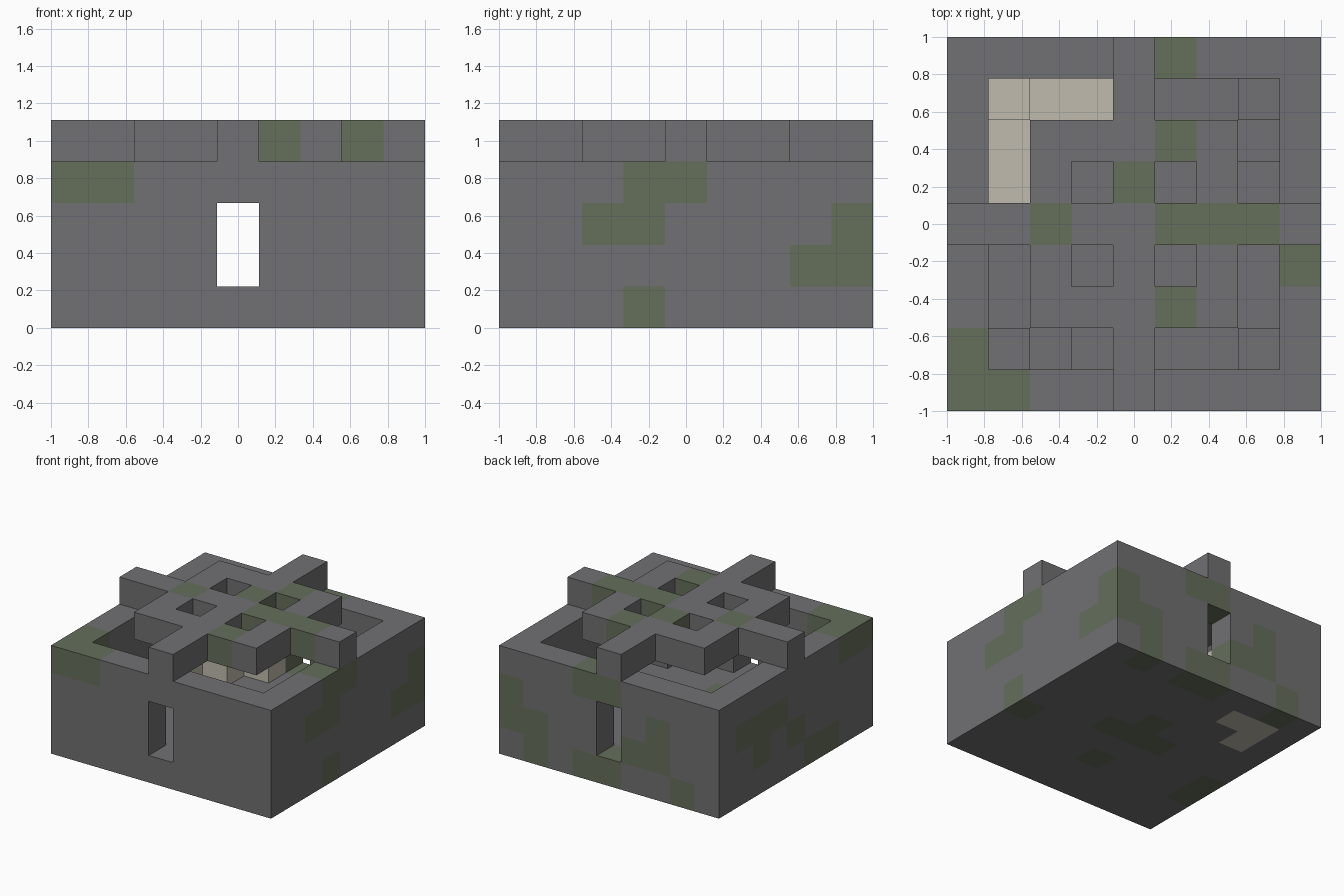
import bpy
import bmesh
from mathutils import Vector

cube = bpy.data.objects.get("Cube")
if cube:
    bpy.data.objects.remove(cube, do_unlink=True)

N = 9            # blocks along each side
S = 2 / N        # block size
MID = N // 2
LAST = N - 1


def material(name, colour):
    m = bpy.data.materials.new(name)
    m.use_nodes = True
    m.diffuse_color = (*colour, 1)
    m.node_tree.nodes["Principled BSDF"].inputs["Base Color"].default_value = (*colour, 1)
    return m


MATERIALS = [material("grey stone", (0.165, 0.16, 0.168)),
             material("mossy stone", (0.128, 0.156, 0.105)),
             material("pale sand", (0.527, 0.497, 0.423))]


def box(x, y, z):
    """All block cells in inclusive index ranges."""
    return {(i, j, k) for i in range(x[0], x[1] + 1)
            for j in range(y[0], y[1] + 1) for k in range(z[0], z[1] + 1)}


full, inner, lattice_span = (0, LAST), (1, LAST - 1), (2, LAST - 2)

# Floor slab, walls with two doorways
floor = box(full, full, (0, 0))
walls = box(full, full, (1, 3)) - box(inner, inner, (1, 3))
walls -= box((MID, MID), full, (1, 2))

# Roof: two crossing beams and a square lattice with four openings
beams = box((MID, MID), full, (4, 4)) | box(full, (MID, MID), (4, 4))
lattice = box(lattice_span, lattice_span, (4, 4)) - beams
lattice -= {(i, j, 4) for i in (3, 5) for j in (3, 5)}

# Sand heap in the back corner, stepped stones in the other corners
sand = {(1 + a, 7 - b, 1) for a in range(3) for b in range(3 - a)} | {(1, 7, 2)}
stones = (box((1, 1), (1, 1), (1, 2)) | {(2, 1, 1), (7, 6, 1), (7, 1, 1)}
          | box((7, 7), (7, 7), (1, 2)))

# Blocks with moss
moss = {
    # front, roof rim and lattice
    (0, 0, 3), (1, 0, 3), (0, 1, 3), (2, 4, 4), (5, 2, 4), (4, 5, 4), (5, 6, 4),
    # left wall
    (8, 3, 0), (8, 2, 2), (8, 3, 2), (8, 3, 3), (8, 4, 3), (8, 7, 1), (8, 8, 1), (8, 8, 2),
    # back wall
    (7, 8, 1), (7, 8, 0), (5, 8, 3), (4, 8, 3), (5, 8, 0), (4, 8, 0),
    (3, 8, 1), (2, 8, 1), (2, 8, 2), (1, 8, 0),
    # right wall
    (0, 7, 2), (0, 6, 2), (0, 6, 1), (0, 5, 2), (0, 4, 1), (0, 3, 0), (0, 2, 0),
    # floor
    (4, 2, 0), (4, 5, 0),
} | box((5, 7), (4, 4), (4, 4)) | box((3, 5), (4, 4), (0, 0))
floor_sand = {(1, 7, 0), (2, 7, 0), (1, 6, 0)}

solid = floor | walls | beams | lattice | sand | stones


def build(name, cells):
    """One object from blocks, keeping only the exposed faces."""
    bm = bmesh.new()
    for cell in sorted(cells):
        slot = 1 if cell in moss else 2 if cell in sand | floor_sand else 0
        centre = Vector(((cell[0] - MID) * S, (cell[1] - MID) * S, (cell[2] + 0.5) * S))
        for axis in range(3):
            for sign in (-1, 1):
                step = [0, 0, 0]
                step[axis] = sign
                if tuple(c + d for c, d in zip(cell, step)) in solid:
                    continue
                n = Vector(step)
                u = Vector((0, 0, 0))
                u[(axis + 1) % 3] = 1
                v = n.cross(u)
                corners = (-u - v, u - v, u + v, v - u)
                face = bm.faces.new([bm.verts.new(centre + (n + c) * S / 2) for c in corners])
                face.material_index = slot
    bmesh.ops.remove_doubles(bm, verts=bm.verts, dist=S / 100)
    mesh = bpy.data.meshes.new(name)
    bm.to_mesh(mesh)
    bm.free()
    for m in MATERIALS:
        mesh.materials.append(m)
    bpy.context.collection.objects.link(bpy.data.objects.new(name, mesh))


for name, cells in (("floor", floor), ("walls", walls), ("roof_beams", beams),
                    ("roof_lattice", lattice), ("sand_heap", sand),
                    ("corner_stones", stones)):
    build(name, cells)
